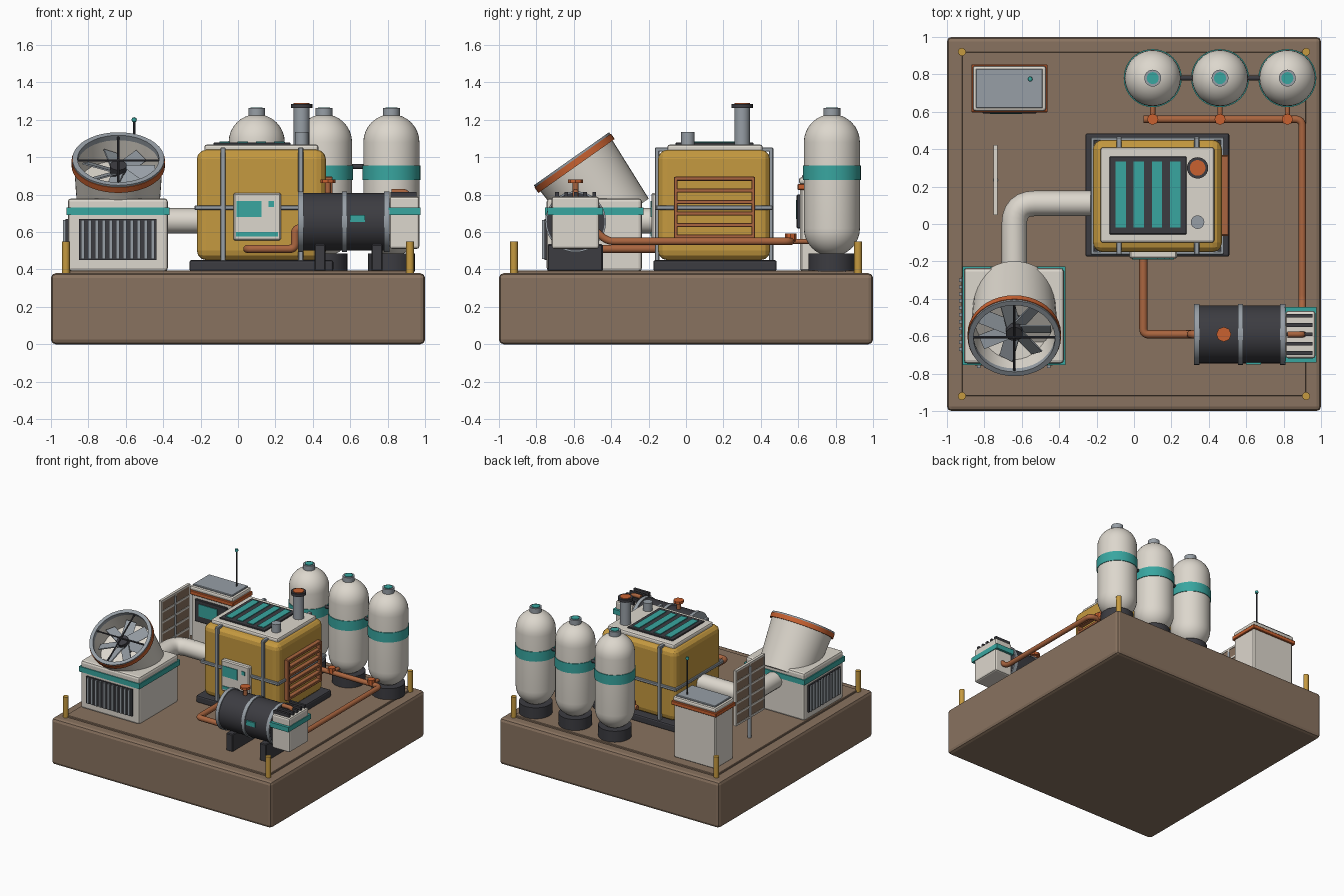
import bpy, bmesh, math
from mathutils import Matrix, Vector

cube = bpy.data.objects.get("Cube")
if cube:
    bpy.data.objects.remove(cube, do_unlink=True)


def material(name, r, g, b):
    m = bpy.data.materials.new(name)
    m.use_nodes = True
    m.diffuse_color = (r, g, b, 1)
    node = next(n for n in m.node_tree.nodes if n.type == 'BSDF_PRINCIPLED')
    node.inputs["Base Color"].default_value = (r, g, b, 1)
    node.inputs["Roughness"].default_value = 0.6
    return m


BROWN = material("earth brown", .25, .17, .115)
WHITE = material("warm white", .72, .68, .61)
TEAL = material("teal", .04, .38, .35)
YELLOW = material("ochre yellow", .56, .32, .05)
ORANGE = material("orange", .58, .12, .03)
COPPER = material("copper", .40, .13, .05)
DARK = material("charcoal", .045, .045, .053)
GREY = material("steel grey", .31, .345, .38)


def finish(name, bm, mat, bevel=0, segments=2, matrix=None):
    bmesh.ops.recalc_face_normals(bm, faces=bm.faces)
    me = bpy.data.meshes.new(name)
    bm.to_mesh(me)
    bm.free()
    ob = bpy.data.objects.new(name, me)
    bpy.context.collection.objects.link(ob)
    me.materials.append(mat)
    if matrix:
        ob.matrix_world = matrix
    if bevel:
        mod = ob.modifiers.new("bevel", 'BEVEL')
        mod.width, mod.segments = bevel, segments
    return ob


def smooth(ob):
    bpy.ops.object.select_all(action='DESELECT')
    ob.select_set(True)
    bpy.context.view_layer.objects.active = ob
    bpy.ops.object.shade_smooth_by_angle(angle=math.radians(35))
    return ob


def box(name, x, y, z, mat, bevel=0, segments=2, matrix=None):
    """Box from its (low, high) extents on each axis."""
    bm = bmesh.new()
    bmesh.ops.create_cube(bm, size=1)
    for v in bm.verts:
        v.co = [(a + b) / 2 + c * (b - a) for (a, b), c in zip((x, y, z), v.co)]
    return finish(name, bm, mat, bevel, segments, matrix)


def cyl(name, p, q, r, mat, sides=24, matrix=None):
    p, q = Vector(p), Vector(q)
    bm = bmesh.new()
    bmesh.ops.create_cone(bm, cap_ends=True, segments=sides, radius1=r, radius2=r, depth=(q - p).length)
    turn = (q - p).to_track_quat('Z', 'Y').to_matrix().to_4x4()
    bm.transform(Matrix.Translation((p + q) / 2) @ turn)
    return smooth(finish(name, bm, mat, matrix=matrix))


def lathe(name, profile, mat, matrix=None, steps=40):
    bm = bmesh.new()
    vs = [bm.verts.new((r, 0, z)) for r, z in profile]
    es = [bm.edges.new(pair) for pair in zip(vs, vs[1:])]
    bmesh.ops.spin(bm, geom=vs + es, cent=(0, 0, 0), axis=(0, 0, 1), angle=math.tau, steps=steps)
    bmesh.ops.remove_doubles(bm, verts=bm.verts, dist=1e-4)
    return smooth(finish(name, bm, mat, matrix=matrix))


def pipe(name, points, r, mat, fillet=.06):
    """Round tube along a path with rounded corners."""
    pts = [Vector(p) for p in points]
    path = [pts[0]]
    for a, b, c in zip(pts, pts[1:], pts[2:]):
        s = b + (a - b).normalized() * min(fillet, (a - b).length / 2)
        e = b + (c - b).normalized() * min(fillet, (c - b).length / 2)
        for i in range(7):
            t = i / 6
            path.append(s * (1 - t) ** 2 + b * 2 * t * (1 - t) + e * t * t)
    path.append(pts[-1])
    cu = bpy.data.curves.new(name, 'CURVE')
    cu.dimensions, cu.bevel_depth, cu.bevel_resolution, cu.use_fill_caps = '3D', r, 4, True
    sp = cu.splines.new('POLY')
    sp.points.add(len(path) - 1)
    for pt, co in zip(sp.points, path):
        pt.co = (*co, 1)
    cu.materials.append(mat)
    ob = bpy.data.objects.new(name, cu)
    bpy.context.collection.objects.link(ob)
    bpy.ops.object.select_all(action='DESELECT')
    ob.select_set(True)
    bpy.context.view_layer.objects.active = ob
    bpy.ops.object.convert(target='MESH')
    return smooth(bpy.context.view_layer.objects.active)


# Ground block and corner posts
box("ground_block", (-1, 1), (-1, 1), (0, .38), BROWN, .025)
box("ground_plate", (-.92, .92), (-.92, .92), (.37, .395), BROWN, .004, 1)
for sx in (-1, 1):
    for sy in (-1, 1):
        cyl("corner_post", (sx * .92, sy * .92, .37), (sx * .92, sy * .92, .55), .021, YELLOW, 16)

# Main housing
box("housing_foot", (-.26, .51), (-.175, .485), (.39, .45), DARK, .012)
box("housing_body", (-.22, .47), (-.15, .45), (.45, 1.04), YELLOW, .05, 3)
for x in (-.08, .335):
    for y in (-.155, .455):
        box("frame_upright", (x - .014, x + .014), (y - .012, y + .012), (.44, 1.05), GREY, .004, 1)
    box("frame_top_bar", (x - .014, x + .014), (-.165, .465), (1.03, 1.052), GREY, .004, 1)
for y in (-.155, .455):
    box("frame_belt", (-.23, .48), (y - .01, y + .01), (.718, .742), GREY, .004, 1)
for x in (-.222, .472):
    box("frame_side_belt", (x - .01, x + .01), (-.16, .46), (.718, .742), GREY, .004, 1)
box("housing_lid", (-.18, .43), (-.1, .41), (1.02, 1.068), WHITE, .014)
box("roof_vent", (-.13, .28), (-.055, .36), (1.06, 1.078), DARK, .003, 1)
for i in range(4):
    x = -.07 + i * .0965
    box("roof_stripe", (x - .028, x + .028), (-.02, .335), (1.075, 1.084), TEAL)
cyl("exhaust_stack", (.34, .3, 1.05), (.34, .3, 1.27), .042, GREY)
cyl("exhaust_collar", (.34, .3, 1.262), (.34, .3, 1.285), .057, DARK)
cyl("exhaust_cap", (.34, .3, 1.28), (.34, .3, 1.29), .042, ORANGE)
cyl("roof_breather", (.34, .01, 1.05), (.34, .01, 1.135), .036, GREY)

# Control panel on the front of the housing
box("control_panel", (-.025, .23), (-.185, -.14), (.555, .81), WHITE, .008, 1)
box("panel_screen", (-.008, .125), (-.19, -.18), (.68, .765), TEAL)
box("panel_button", (.163, .193), (-.19, -.18), (.735, .765), TEAL)
box("panel_strip", (-.01, .215), (-.19, -.18), (.575, .6), TEAL)

# Radiator on the right side of the housing
for y in (-.055, .36):
    box("radiator_post", (.465, .505), (y - .01, y + .01), (.56, .895), COPPER, .003, 1)
for i in range(6):
    z = .575 + i * .062
    box("radiator_rail", (.465, .505), (-.06, .365), (z - .011, z + .011), COPPER, .003, 1)

# Fan unit
box("fan_base", (-.91, -.375), (-.745, -.235), (.39, .78), WHITE, .018)
box("fan_base_band", (-.918, -.367), (-.753, -.227), (.69, .732), TEAL)
box("front_grille", (-.85, -.435), (-.757, -.74), (.45, .67), DARK)
box("side_grille", (-.922, -.9), (-.69, -.28), (.45, .67), DARK)
for i in range(11):
    x = -.83 + i * .0375
    y = -.67 + i * .037
    box("front_slat", (x - .009, x + .009), (-.77, -.745), (.455, .665), GREY)
    box("side_slat", (-.935, -.905), (y - .009, y + .009), (.455, .665), GREY)

# Tilted fan duct, in its own frame
F = Matrix.Translation((-.64, -.375, .655)) @ Matrix.Rotation(math.radians(35.2), 4, 'X')
lathe("fan_duct", [(0, 0), (.215, 0), (.238, .4), (.222, .4), (.21, .25), (0, .25)], WHITE, F)
lathe("duct_band", [(.236, .365), (.25, .365), (.25, .4), (.222, .4), (.222, .38)], ORANGE, F)
lathe("duct_rim", [(.222, .395), (.246, .395), (.246, .412), (.218, .412), (.218, .38)], GREY, F)
cyl("fan_hub", (0, 0, .25), (0, 0, .37), .045, DARK, matrix=F)
for i in range(7):
    turn = Matrix.Rotation(math.tau * i / 7, 4, 'Z') @ Matrix.Rotation(math.radians(28), 4, 'X')
    box("fan_blade", (.03, .195), (-.04, .04), (-.004, .004), GREY,
        matrix=F @ Matrix.Translation((0, 0, .325)) @ turn)
for d in (Vector((1, 0, 0)), Vector((0, 1, 0))):
    up = Vector((0, 0, .4))
    cyl("fan_guard", up - d * .225, up + d * .225, .006, DARK, 8, F)

# Air duct from the fan unit to the housing
pipe("air_duct", [(-.2, .11, .66), (-.64, .11, .66), (-.64, -.26, .66)], .068, WHITE, .11)

# Storage tanks
TANKS = (.10, .46, .82)
for x in TANKS:
    at = Matrix.Translation((x, .78, 0))
    dome = [math.pi / 2 * i / 8 for i in range(9)]
    low = [(.15 * math.sin(a), .62 - .15 * math.cos(a)) for a in dome]
    top = [(.15 * math.cos(a), 1.08 + .15 * math.sin(a)) for a in dome]
    lathe("tank_body", low + top, WHITE, at)
    lathe("tank_band", [(.148, .878), (.155, .878), (.155, .957), (.148, .957)], TEAL, at)
    cyl("tank_foot", (x, .78, .39), (x, .78, .485), .125, DARK, 32)
    cyl("tank_cap", (x, .78, 1.21), (x, .78, 1.262), .045, GREY)
    cyl("tank_cap_disc", (x, .78, 1.26), (x, .78, 1.267), .032, TEAL)
    pipe("tank_outlet", [(x, .66, .55), (x, .56, .55)], .014, COPPER)
    cyl("outlet_valve", (x, .56, .55), (x, .56, .592), .03, ORANGE, 8)
for a, b in zip(TANKS, TANKS[1:]):
    cyl("tank_link", (a + .14, .78, .95), (b - .14, .78, .95), .013, DARK, 12)

# Copper pipework
pipe("manifold_pipe", [(.05, .56, .55), (.9, .56, .55), (.9, -.42, .55), (.9, -.5, .62)], .02, COPPER, .04)
pipe("feed_pipe", [(.05, -.14, .51), (.05, -.59, .51), (.305, -.59, .51), (.305, -.59, .62), (.36, -.59, .62)],
     .022, COPPER, .03)

# Compressor
C = (-.59, .655)
cyl("compressor_drum", (.33, *C), (.81, *C), .155, DARK, 32)
for x in (.335, .57, .795):
    cyl("drum_band", (x - .014, *C), (x + .014, *C), .163, GREY, 32)
for x in (.438, .743):
    box("drum_saddle", (x - .03, x + .03), (-.74, -.445), (.39, .535), DARK, .006, 1)
box("drum_label", (.6, .68), (-.752, -.74), (.655, .692), TEAL)
cyl("valve_stem", (.48, -.59, .78), (.48, -.59, .88), .016, COPPER, 12)
cyl("valve_wheel", (.48, -.59, .862), (.48, -.59, .882), .04, ORANGE, 8)
box("compressor_head", (.81, .97), (-.718, -.465), (.51, .79), WHITE, .014)
box("head_band", (.805, .976), (-.74, -.445), (.69, .73), TEAL)
for i in range(5):
    y = -.69 + i * .05
    box("head_fin", (.815, .955), (y - .01, y + .01), (.785, .815), DARK)
pipe("head_pipe", [(.82, -.59, .815), (.905, -.59, .815), (.905, -.59, .77)], .016, COPPER, .03)

# Control cabinet with antenna
box("cabinet_body", (-.855, -.475), (.61, .84), (.39, .85), WHITE, .01, 1)
box("cabinet_band", (-.87, -.462), (.597, .853), (.825, .858), ORANGE, .004, 1)
box("cabinet_lid", (-.862, -.47), (.604, .846), (.855, .893), WHITE, .014)
box("cabinet_roof_plate", (-.845, -.488), (.62, .83), (.89, .905), GREY, .004, 1)
box("cabinet_screen_frame", (-.81, -.52), (.592, .615), (.62, .8), DARK, .004, 1)
box("cabinet_screen", (-.77, -.6), (.587, .595), (.67, .77), TEAL)
cyl("antenna_rod", (-.555, .775, .89), (-.555, .775, 1.19), .006, DARK, 8)
lathe("antenna_tip", [(0, 1.185), (.011, 1.19), (.014, 1.2), (.011, 1.21), (0, 1.214)], TEAL,
      Matrix.Translation((-.555, .775, 0)), 12)

# Standing panel on a single post
cyl("panel_post", (-.74, .235, .38), (-.74, .235, .98), .015, GREY, 12)
box("standing_panel", (-.747, -.733), (.06, .41), (.57, 1.0), BROWN)
for i in range(6):
    z = .565 + i * .088
    box("panel_rail", (-.751, -.729), (.05, .42), (z - .008, z + .008), WHITE)
for y in (.055, .235, .415):
    box("panel_stile", (-.751, -.729), (y - .007, y + .007), (.56, 1.01), WHITE)
